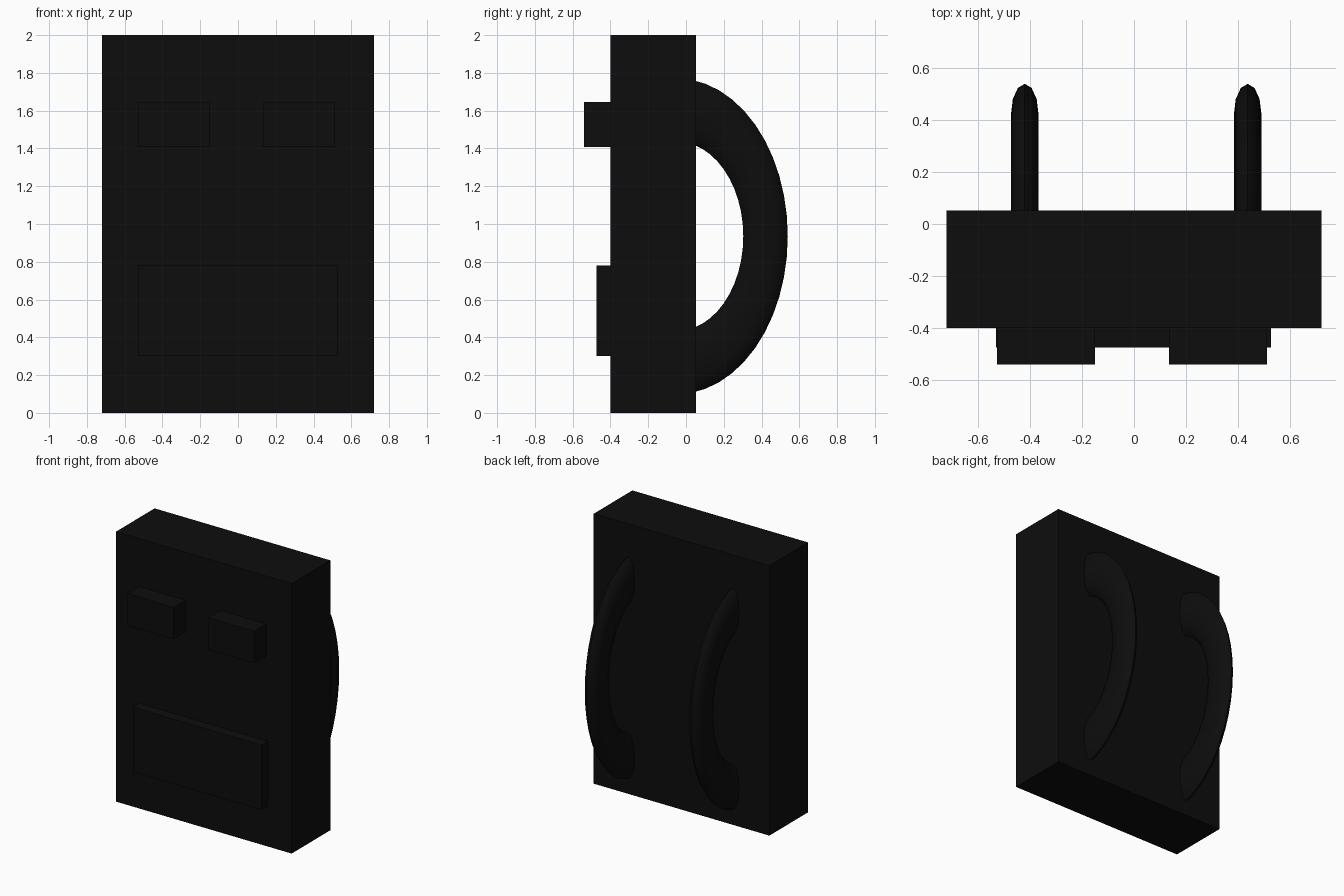
import bpy, bmesh, math

if "Cube" in bpy.data.objects:
    bpy.data.objects.remove(bpy.data.objects["Cube"])

black = bpy.data.materials.new("black fabric")
black.diffuse_color = (0.004, 0.004, 0.004, 1)
black.use_nodes = True
black.node_tree.nodes["Principled BSDF"].inputs["Base Color"].default_value = black.diffuse_color


def finish(name, bm):
    bmesh.ops.recalc_face_normals(bm, faces=bm.faces)
    mesh = bpy.data.meshes.new(name)
    bm.to_mesh(mesh)
    bm.free()
    mesh.materials.append(black)
    ob = bpy.data.objects.new(name, mesh)
    bpy.context.collection.objects.link(ob)
    return ob


def box(name, lo, hi):
    bm = bmesh.new()
    bmesh.ops.create_cube(bm, size=1)
    for v in bm.verts:
        v.co = [(a + b) / 2 + c * (b - a) for a, b, c in zip(lo, hi, v.co)]
    return finish(name, bm)


def strap(name, x, sides=12, steps=24):
    # Half of a stretched ring, its ends hidden inside the pack
    bm = bmesh.new()
    rings = []
    for i in range(steps + 1):
        u = -math.pi / 2 + math.pi * i / steps
        ring = []
        for j in range(sides):
            t = 2 * math.pi * j / sides
            r = 1 + 0.25 * math.cos(t)
            ring.append(bm.verts.new((x + 0.053 * math.sin(t),
                                      -0.05 + 0.471 * r * math.cos(u),
                                      0.935 + 0.669 * r * math.sin(u))))
        rings.append(ring)
    for a, b in zip(rings, rings[1:]):
        for j in range(sides):
            k = (j + 1) % sides
            bm.faces.new((a[j], a[k], b[k], b[j]))
    bm.faces.new(rings[0])
    bm.faces.new(rings[-1])
    ob = finish(name, bm)
    bpy.ops.object.select_all(action='DESELECT')
    ob.select_set(True)
    bpy.context.view_layer.objects.active = ob
    bpy.ops.object.shade_smooth_by_angle(angle=math.radians(40))


# Main pack
box("pack_body", (-0.72, -0.40, 0), (0.72, 0.052, 2))

# Front pockets
box("lower_pocket", (-0.53, -0.475, 0.30), (0.527, -0.39, 0.78))
box("upper_pocket_left", (-0.527, -0.54, 1.408), (-0.15, -0.39, 1.645))
box("upper_pocket_right", (0.135, -0.54, 1.408), (0.512, -0.39, 1.645))

# Shoulder straps
strap("strap_left", -0.42)
strap("strap_right", 0.437)
